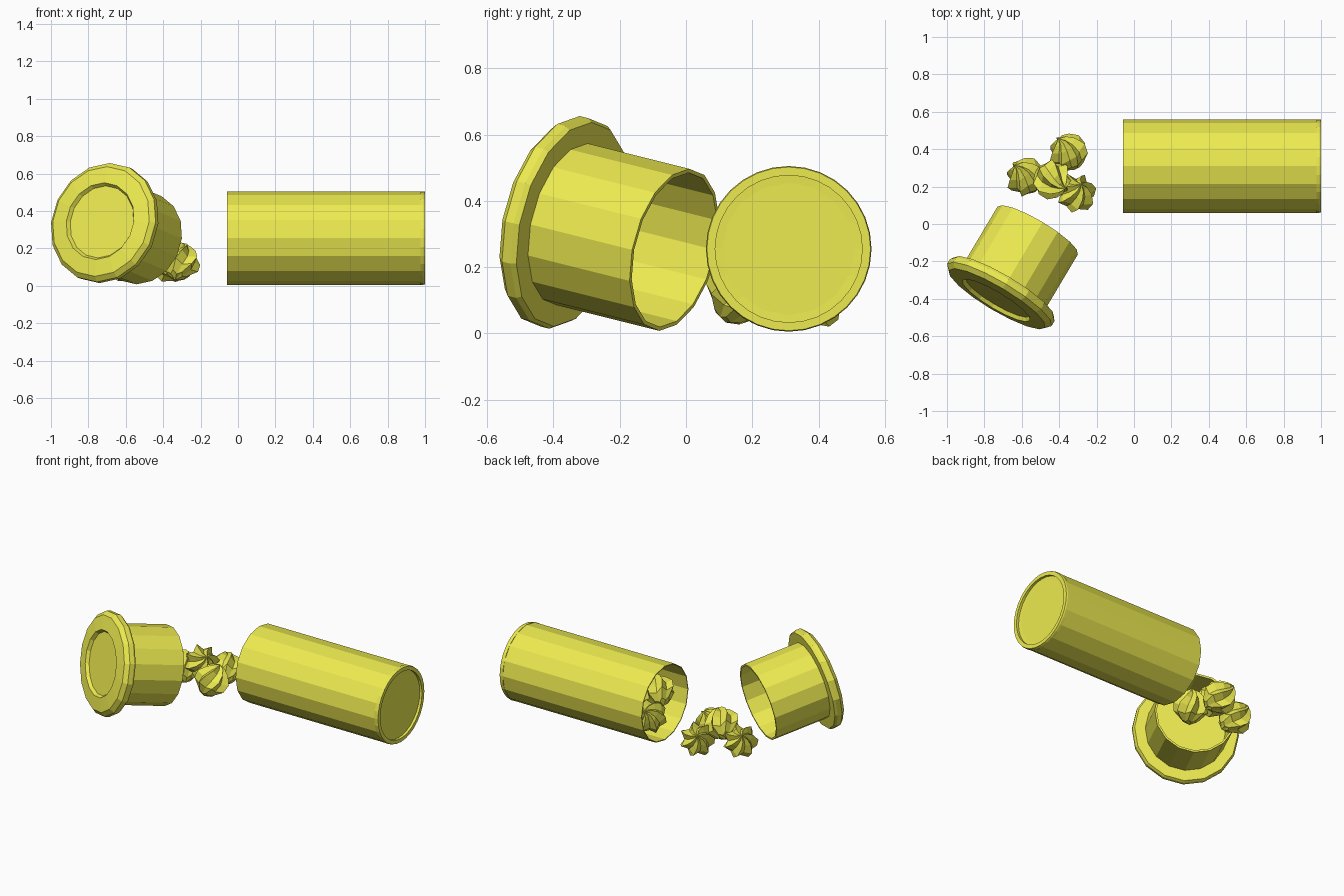
import bpy, bmesh, math, random
from mathutils import Vector, Euler, Matrix

if "Cube" in bpy.data.objects:
    bpy.data.objects.remove(bpy.data.objects["Cube"])

random.seed(4)
yellow = bpy.data.materials.new("yellow")
yellow.diffuse_color = (0.85, 0.83, 0.08, 1)
yellow.use_nodes = True
yellow.node_tree.nodes["Principled BSDF"].inputs["Base Color"].default_value = yellow.diffuse_color


def finish(name, bm, matrix):
    bmesh.ops.remove_doubles(bm, verts=bm.verts, dist=1e-5)
    bmesh.ops.recalc_face_normals(bm, faces=bm.faces)
    mesh = bpy.data.meshes.new(name)
    bm.to_mesh(mesh)
    bm.free()
    mesh.materials.append(yellow)
    ob = bpy.data.objects.new(name, mesh)
    ob.matrix_world = matrix
    bpy.context.collection.objects.link(ob)
    return ob


def skin(bm, rings):
    """Join equal-length rings of points with faces."""
    rows = [[bm.verts.new(p) for p in ring] for ring in rings]
    n = len(rows[0])
    for a, b in zip(rows, rows[1:]):
        for i in range(n):
            j = (i + 1) % n
            bm.faces.new((a[i], a[j], b[j], b[i]))


def lathe(name, profile, sides, origin, axis):
    """Turn (distance, radius) points around an axis."""
    bm = bmesh.new()
    skin(bm, [[(r * math.cos(math.tau * i / sides), r * math.sin(math.tau * i / sides), d)
               for i in range(sides)] for d, r in profile])
    rot = Vector(axis).to_track_quat('Z', 'Y').to_matrix().to_4x4()
    return finish(name, bm, Matrix.Translation(origin) @ rot)


def candy(name, pos, radius=0.115):
    """Twisted star-shaped sweet: fluted rings between two pointed ends."""
    points = 7
    n = points * 2
    rings = []
    for k, (z, r) in enumerate([(-0.92, 0), (-0.72, 0.5), (-0.3, 0.92), (0.15, 0.95),
                                (0.55, 0.66), (0.8, 0.34), (1.0, 0)]):
        ring = []
        for i in range(n):
            a = math.tau * i / n + k * 0.2
            q = r * (1.0 if i % 2 == 0 else 0.72) * radius
            lift = 0.06 * radius * (1 if i % 2 == 0 else -1) if r else 0
            ring.append((q * math.cos(a), q * math.sin(a), z * radius + lift))
        rings.append(ring)
    bm = bmesh.new()
    skin(bm, rings)
    turn = Euler([random.uniform(-0.9, 0.9) for _ in range(3)]).to_matrix().to_4x4()
    return finish(name, bm, Matrix.Translation(pos) @ turn)


# Tube lying on its side, open at the left
lathe("tube_wall", [(0, 0.25), (1.045, 0.25), (1.03, 0), (1.03, 0.244), (0, 0.244), (0, 0.25)],
      16, (-0.06, 0.31, 0.255), (1, 0, 0))
# Recessed round base of the tube
lathe("tube_base", [(1.035, 0), (1.035, 0.25), (1.05, 0.25), (1.06, 0.247), (1.06, 0.222),
                    (1.042, 0.222), (1.042, 0)],
      32, (-0.06, 0.31, 0.255), (1, 0, 0))

# Hollow flanged lid, tilted, resting on its rim
lathe("lid", [(0.36, 0), (0.36, 0.238), (0, 0.238), (0, 0.25), (0.365, 0.25), (0.365, 0.315),
              (0.38, 0.325), (0.41, 0.325), (0.435, 0.3), (0.445, 0.21), (0.425, 0.197),
              (0.425, 0)],
      16, (-0.515, -0.035, 0.252), (-0.5, -0.84, 0.21))

# Spilled sweets, and more just inside the tube mouth
spots = [(-0.58, 0.25, 0.115), (-0.35, 0.38, 0.115), (-0.44, 0.24, 0.19), (-0.31, 0.165, 0.125),
         (0.06, 0.30, 0.13), (0.07, 0.20, 0.26), (0.2, 0.40, 0.18), (0.25, 0.24, 0.14)]
for i, p in enumerate(spots):
    candy("sweet_%d" % (i + 1), p)
